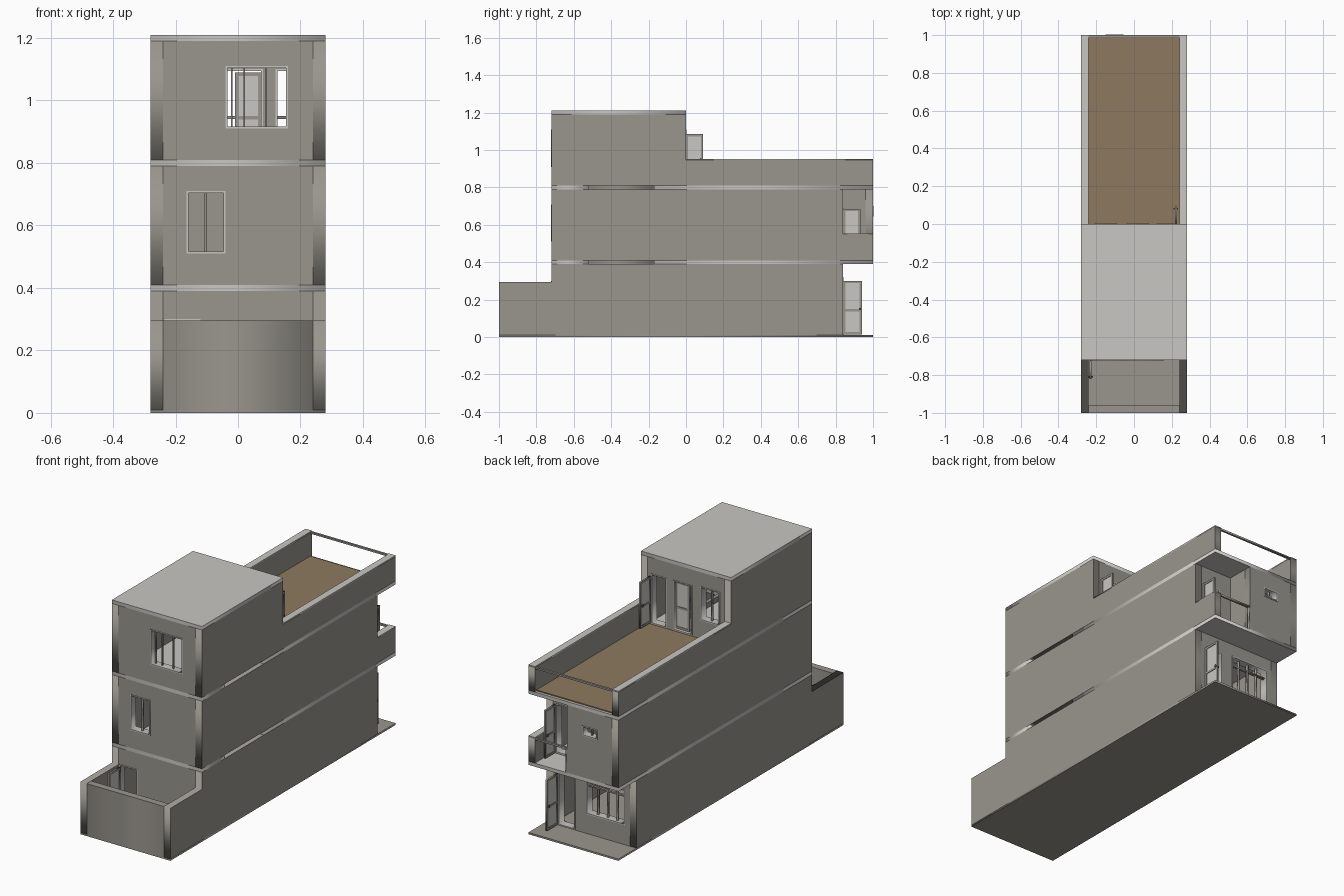
import bpy
import math
from mathutils import Matrix

cube = bpy.data.objects.get("Cube")
if cube:
    bpy.data.objects.remove(cube)


def material(name, rgb):
    m = bpy.data.materials.new(name)
    m.use_nodes = True
    m.diffuse_color = (*rgb, 1)
    m.node_tree.nodes["Principled BSDF"].inputs["Base Color"].default_value = (*rgb, 1)
    return m


WALL = material("warm grey plaster", (0.32, 0.305, 0.27))
LIGHT = material("light concrete", (0.58, 0.57, 0.54))
DECK = material("brown decking", (0.27, 0.195, 0.115))
DARK = material("dark metal", (0.11, 0.11, 0.1))

T = 0.04          # wall thickness
W = 0.28          # half width of the house
INNER = W - T
FRONT, BACK, END = -0.72, 0.84, 1.0
FLAT = Matrix.Identity(4)
FACING_Y = Matrix.Rotation(math.pi / 2, 4, 'X')
FACING_X = Matrix.Rotation(math.pi / 2, 4, 'Z') @ FACING_Y


def rect(a0, a1, b0, b1):
    return [(a0, b0), (a1, b0), (a1, b1), (a0, b1)]


def sheet(name, outline, holes, plane, centre, thick, mat):
    """Extrude a flat outline with holes, turned into the given plane."""
    cu = bpy.data.curves.new(name, 'CURVE')
    cu.dimensions = '2D'
    cu.fill_mode = 'BOTH'
    cu.extrude = thick / 2
    for loop in [outline] + holes:
        sp = cu.splines.new('POLY')
        sp.points.add(len(loop) - 1)
        for p, (a, b) in zip(sp.points, loop):
            p.co = (a, b, 0, 1)
        sp.use_cyclic_u = True
    tmp = bpy.data.objects.new(name + "_outline", cu)
    bpy.context.collection.objects.link(tmp)
    dg = bpy.context.evaluated_depsgraph_get()
    me = bpy.data.meshes.new_from_object(tmp.evaluated_get(dg))
    bpy.data.objects.remove(tmp)
    bpy.data.curves.remove(cu)
    me.transform(Matrix.Translation(centre) @ plane)
    me.materials.clear()
    me.materials.append(mat)
    ob = bpy.data.objects.new(name, me)
    bpy.context.collection.objects.link(ob)
    return ob


def box(name, x0, x1, y0, y1, z0, z1, mat):
    return sheet(name, rect(x0, x1, y0, y1), [], FLAT, (0, 0, (z0 + z1) / 2), z1 - z0, mat)


def cross_wall(name, outer_y, side, x0, x1, z0, z1, holes=()):
    """Wall across the house; side is +1 when its outer face looks back."""
    sheet(name, rect(x0, x1, z0, z1), [rect(*h) for h in holes], FACING_Y,
          (0, outer_y - side * T / 2, 0), T, WALL)


def window(name, y, x0, x1, z0, z1, bars=1, transom=None):
    """Light frame with upright bars and an optional cross bar."""
    f = 0.006
    sheet(name + "_frame", rect(x0, x1, z0, z1), [rect(x0 + f, x1 - f, z0 + f, z1 - f)],
          FACING_Y, (0, y, 0), 0.046, LIGHT)
    for i in range(bars):
        x = x0 + (x1 - x0) * (i + 1) / (bars + 1)
        box(name + "_bar", x - 0.004, x + 0.004, y - 0.006, y + 0.006, z0 + f, z1 - f, WALL)
    if transom:
        box(name + "_transom", x0 + f, x1 - f, y - 0.007, y + 0.007,
            transom - 0.004, transom + 0.004, WALL)


def door_leaf(name, plane, centre, a0, a1, z0, z1):
    """Framed leaf with two light panels and a handle rail between them."""
    f, mid = 0.012, z0 + (z1 - z0) * 0.45
    sheet(name, rect(a0, a1, z0, z1),
          [rect(a0 + f, a1 - f, z0 + f, mid - f / 2), rect(a0 + f, a1 - f, mid + f / 2, z1 - f)],
          plane, centre, 0.01, WALL)
    sheet(name + "_panel", rect(a0 + f, a1 - f, z0 + f, z1 - f), [], plane, centre, 0.004, LIGHT)


def rail(name, x0, x1, y, z):
    box(name, x0, x1, y - 0.012, y, z - 0.01, z, WALL)


# Ground slab
box("ground_slab", -W, W, -1, END, 0, 0.01, WALL)

# Side walls, one storey at a time
for label, s in (("right", -1), ("left", 1)):
    x = s * (W - T / 2)
    ground = [(-1, 0.01), (BACK, 0.01), (BACK, 0.39), (FRONT, 0.39), (FRONT, 0.295), (-1, 0.295)]
    if s > 0:   # balcony side drops to a low parapet
        middle = [(FRONT, 0.41), (END, 0.41), (END, 0.55), (BACK, 0.55), (BACK, 0.79), (FRONT, 0.79)]
    else:
        middle = rect(FRONT, END, 0.41, 0.79)
    upper = [(FRONT, 0.81), (END, 0.81), (END, 0.947), (0, 0.947), (0, 1.19), (FRONT, 1.19)]
    for storey, shape in (("ground", ground), ("middle", middle), ("upper", upper)):
        sheet(f"{label}_{storey}_wall", shape, [], FACING_X, (x, 0, 0), T, WALL)
    box(f"{label}_parapet_cap", x - T / 2, x + T / 2, 0, END, 0.947, 0.953, LIGHT)
box("balcony_parapet_cap", INNER, W, BACK, END, 0.55, 0.554, LIGHT)

# Floor slabs, notched on the left side for the stairwell
S0, S1, SX = -0.52, -0.17, 0.1
for name, z in (("middle_floor_slab", 0.4), ("upper_floor_slab", 0.8)):
    notched = [(-W, FRONT), (W, FRONT), (W, S0), (SX, S0), (SX, S1), (W, S1), (W, END), (-W, END)]
    sheet(name, notched, [], FLAT, (0, 0, z), 0.02, LIGHT)
box("stair_partition", SX, SX + 0.02, S0, S1, 0.01, 0.84, WALL)
box("roof_slab", -W, W, FRONT, 0, 1.19, 1.21, LIGHT)
box("terrace_deck", -INNER, INNER, 0, 0.985, 0.81, 0.816, DECK)

# Front yard and front walls
box("yard_front_wall", -INNER, INNER, -1, -1 + T, 0.01, 0.295, WALL)
front_door = (-0.235, -0.12, 0.012, 0.30)
low_window = (-0.165, -0.04, 0.51, 0.71)
high_window = (-0.04, 0.16, 0.91, 1.11)
cross_wall("front_ground_wall", FRONT, -1, -INNER, INNER, 0.01, 0.39, [front_door])
cross_wall("front_middle_wall", FRONT, -1, -INNER, INNER, 0.41, 0.79, [low_window])
cross_wall("front_upper_wall", FRONT, -1, -INNER, INNER, 0.81, 1.19, [high_window])
window("front_door", FRONT + T / 2, *front_door, bars=0)
window("front_middle_window", FRONT + T / 2, *low_window)
window("front_upper_window", FRONT + T / 2, *high_window, bars=0)
for x in (-0.02, 0.02, 0.09):
    box("front_upper_window_bar", x - 0.003, x + 0.003, FRONT + 0.015, FRONT + 0.025, 0.916, 1.104, WALL)
door_leaf("front_door_leaf", FACING_X, (-0.23, 0, 0), FRONT - 0.1, FRONT, 0.015, 0.285)

# Upper room wall onto the terrace
terrace_door = (0.12, 0.215, 0.82, 1.1)
second_door = (-0.04, 0.08, 0.82, 1.1)
side_window = (-0.21, -0.09, 0.92, 1.11)
cross_wall("terrace_wall", 0, 1, -INNER, INNER, 0.81, 1.19, [terrace_door, second_door, side_window])
window("terrace_door", -T / 2, *terrace_door, bars=0)
window("terrace_second_door", -T / 2, *second_door, bars=0)
window("terrace_window", -T / 2, *side_window)
door_leaf("terrace_door_leaf", FACING_X, (0.222, 0, 0), 0, 0.092, 0.825, 1.085)
door_leaf("terrace_second_leaf", FACING_Y, (0, -T / 2, 0), -0.01, 0.076, 0.826, 1.09)

# Middle storey at the back: projecting room and corner balcony
BX = 0.04
bath_window = (-0.15, -0.055, 0.645, 0.7)
balcony_door = (0.12, 0.22, 0.415, 0.69)
cross_wall("back_room_wall", END, 1, -INNER, BX, 0.41, 0.79, [bath_window])
window("back_room_window", END - T / 2, *bath_window)
sheet("balcony_side_wall", rect(BACK - T, END - T, 0.41, 0.79), [], FACING_X, (BX - T / 2, 0, 0), T, WALL)
cross_wall("balcony_wall", BACK, 1, BX, INNER, 0.41, 0.79, [balcony_door])
window("balcony_door", BACK - T / 2, *balcony_door, bars=0)
door_leaf("balcony_door_leaf", FACING_X, (0.225, 0, 0), BACK, BACK + 0.092, 0.415, 0.685)
rail("balcony_rail", BX, INNER, END, 0.55)
box("balcony_post", BX, BX + 0.008, END - 0.012, END, 0.41, 0.54, WALL)
rail("terrace_rail", -INNER, INNER, END, 0.95)

# Ground storey at the back
garden_door = (0.1, 0.205, 0.012, 0.31)
garden_window = (-0.21, 0.03, 0.12, 0.32)
cross_wall("back_ground_wall", BACK, 1, -INNER, INNER, 0.01, 0.39, [garden_door, garden_window])
window("garden_door", BACK - T / 2, *garden_door, bars=0)
window("garden_window", BACK - T / 2, *garden_window, bars=3, transom=0.275)
door_leaf("garden_door_leaf", FACING_X, (0.21, 0, 0), BACK, BACK + 0.1, 0.015, 0.3)

# Inner partitions
for name, z0, z1 in (("ground_partition", 0.01, 0.39), ("middle_partition", 0.41, 0.79)):
    cross_wall(name, 0.1, 1, -INNER, INNER, z0, z1)

# Small door handles
for x, y, z in ((0.222, 0.08, 0.95), (0.225, BACK + 0.08, 0.54),
                (0.21, BACK + 0.088, 0.15), (-0.23, FRONT - 0.088, 0.15)):
    box("door_handle", x - 0.012, x + 0.012, y - 0.004, y + 0.004, z - 0.006, z + 0.006, DARK)
